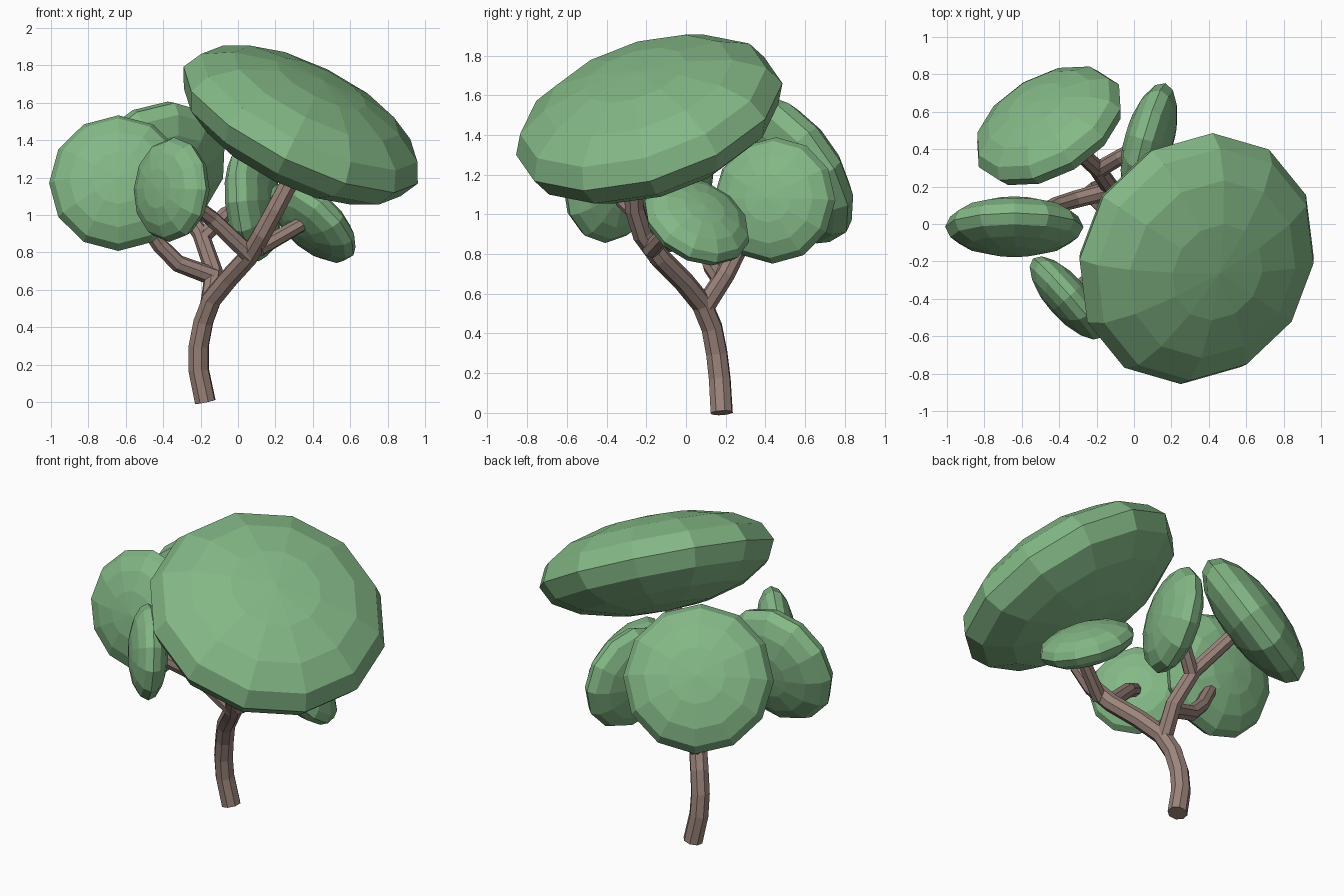
import bpy
from mathutils import Vector

if "Cube" in bpy.data.objects:
    bpy.data.objects.remove(bpy.data.objects["Cube"])


def material(name, color):
    m = bpy.data.materials.new(name)
    m.diffuse_color = color
    m.use_nodes = True
    m.node_tree.nodes["Principled BSDF"].inputs["Base Color"].default_value = m.diffuse_color
    return m


bark = material("bark", (0.33, 0.23, 0.20, 1))
green = material("leaf_green", (0.23, 0.48, 0.24, 1))


def limb(name, points, r_start, r_end):
    """Eight-sided, flat-faced tube along a path."""
    curve = bpy.data.curves.new(name, 'CURVE')
    curve.dimensions = '3D'
    curve.bevel_depth = 1.0
    curve.bevel_resolution = 2
    curve.use_fill_caps = True
    spline = curve.splines.new('POLY')
    spline.points.add(len(points) - 1)
    spline.use_smooth = False
    for i, p in enumerate(points):
        t = i / (len(points) - 1)
        spline.points[i].co = (*p, 1)
        spline.points[i].radius = r_start + (r_end - r_start) * t
    curve.materials.append(bark)
    obj = bpy.data.objects.new(name, curve)
    bpy.context.collection.objects.link(obj)
    bpy.context.view_layer.objects.active = obj
    bpy.ops.object.select_all(action='DESELECT')
    obj.select_set(True)
    bpy.ops.object.convert(target='MESH')
    for poly in bpy.context.object.data.polygons:
        poly.use_smooth = False


def canopy(name, center, radius, normal):
    """Low-poly sphere squashed to 40 percent along its tilted axis."""
    bpy.ops.mesh.primitive_uv_sphere_add(segments=12, ring_count=8, radius=radius, location=center)
    obj = bpy.context.object
    obj.name = name
    obj.scale = (1, 1, 0.4)
    obj.rotation_euler = Vector(normal).to_track_quat('Z', 'Y').to_euler()
    obj.data.materials.append(green)


# Trunk with its main bough
limb("trunk", [(-.175, .18, 0), (-.21, .17, .17), (-.21, .155, .3), (-.185, .13, .43),
               (-.14, .08, .55), (-.05, -.01, .66), (.06, -.13, .78), (.13, -.22, .9),
               (.2, -.26, 1.03), (.29, -.27, 1.2), (.34, -.24, 1.35)], .058, .05)

# Branches
limb("back_branch", [(-.15, .09, .53), (-.13, .2, .7), (-.2, .3, .9), (-.4, .48, 1.18)], .052, .042)
limb("left_branch", [(-.13, .18, .67), (-.32, .13, .74), (-.42, .1, .84), (-.58, .02, 1.08)], .05, .04)
limb("back_right_branch", [(-.19, .29, .88), (-.07, .36, 1.0), (.06, .43, 1.06)], .045, .04)
limb("front_branch", [(.07, -.14, .78), (-.14, -.22, .98), (-.33, -.37, 1.12)], .048, .04)
limb("right_branch", [(.11, -.18, .82), (.34, -.06, .95)], .045, .04)

# Leaf canopies
canopy("top_canopy", (.335, -.185, 1.48), .70, (.43, -.285, .857))
canopy("left_canopy", (-.64, -.015, 1.17), .37, (0, -.98, .2))
canopy("front_canopy", (-.355, -.395, 1.135), .28, (-.74, -.65, .06))
canopy("back_canopy", (-.455, .525, 1.23), .435, (-.43, .73, .53))
canopy("back_right_canopy", (.08, .445, 1.07), .32, (.95, -.27, .1))
canopy("right_canopy", (.40, .055, .965), .285, (.63, .37, .68))
